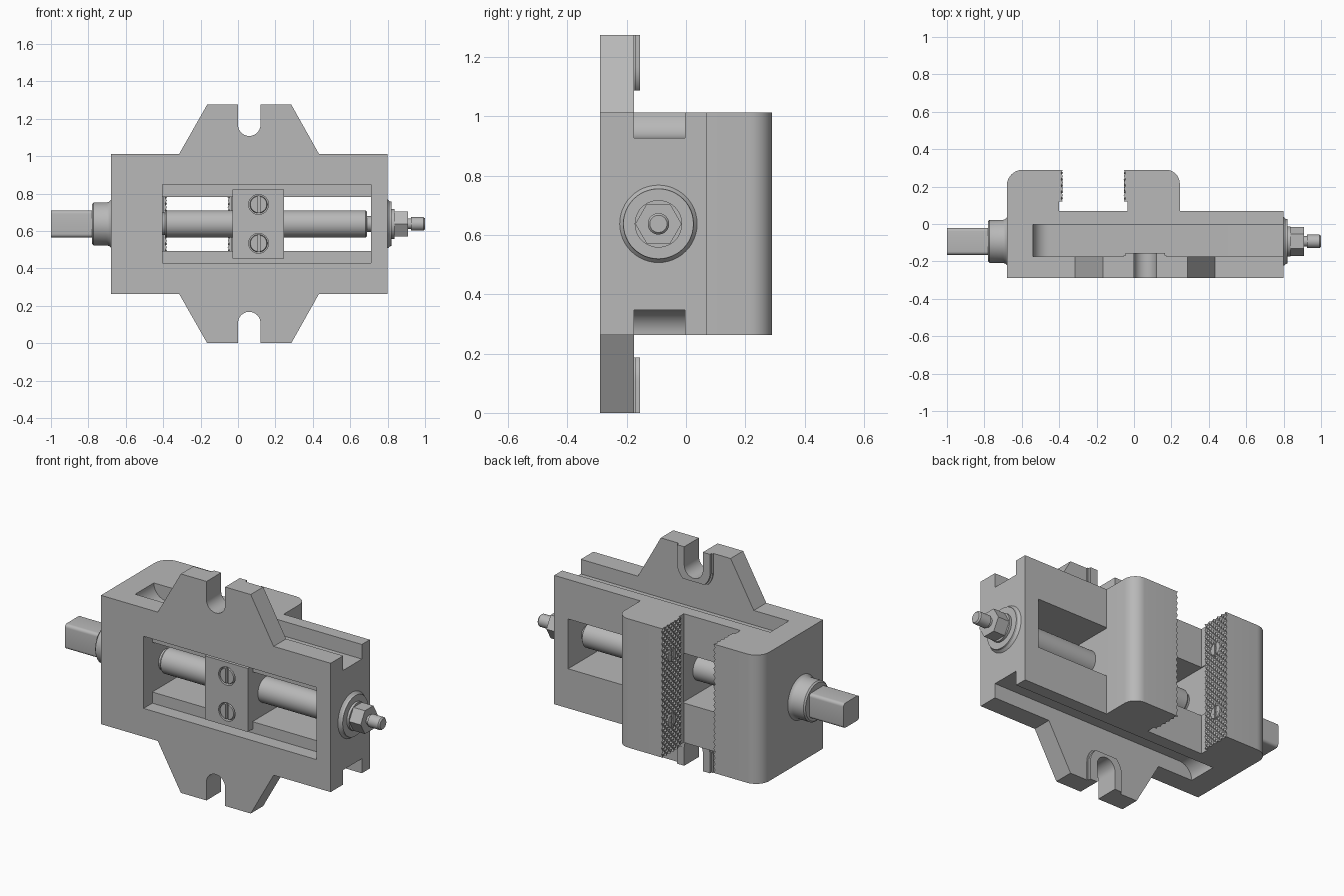
import bpy, bmesh, math
from mathutils import Matrix, Vector

if "Cube" in bpy.data.objects:
    bpy.data.objects.remove(bpy.data.objects["Cube"], do_unlink=True)

ZC = 0.6375     # height of the mirror plane and screw axis
YS = -0.093     # depth of the screw axis

steel = bpy.data.materials.new("grey_steel")
steel.use_nodes = True
steel.diffuse_color = (0.48, 0.48, 0.48, 1)
steel.node_tree.nodes["Principled BSDF"].inputs["Base Color"].default_value = steel.diffuse_color


def finish(bm, name):
    bmesh.ops.recalc_face_normals(bm, faces=bm.faces)
    mesh = bpy.data.meshes.new(name)
    bm.to_mesh(mesh)
    bm.free()
    mesh.materials.append(steel)
    ob = bpy.data.objects.new(name, mesh)
    bpy.context.collection.objects.link(ob)
    return ob


def prism(name, pts, a, b, axis):
    """Extrude a profile from a to b: (x, y) along Z, (x, z) along Y, (y, z) along X."""
    place = {"Z": lambda u, v, w: (u, v, w), "Y": lambda u, v, w: (u, w, v),
             "X": lambda u, v, w: (w, u, v)}[axis]
    bm = bmesh.new()
    low, high = ([bm.verts.new(place(u, v, w)) for u, v in pts] for w in (a, b))
    n = len(pts)
    bm.faces.new(low)
    bm.faces.new(high)
    for i in range(n):
        j = (i + 1) % n
        bm.faces.new((low[i], low[j], high[j], high[i]))
    return finish(bm, name)


def box(name, x0, x1, y0, y1, z0, z1):
    return prism(name, [(x0, y0), (x1, y0), (x1, y1), (x0, y1)], z0, z1, "Z")


def arc(cx, cy, r, a0, a1, n=10):
    angles = [math.radians(a0 + (a1 - a0) * i / n) for i in range(n + 1)]
    return [(cx + r * math.cos(a), cy + r * math.sin(a)) for a in angles]


def lathe(name, pts, origin, axis, n=48):
    """Revolve (distance, radius) points about an axis through origin."""
    bm = bmesh.new()
    rot = Vector((0, 0, 1)).rotation_difference(Vector(axis)).to_matrix().to_4x4()
    rings = [[bm.verts.new((r * math.cos(t), r * math.sin(t), d))
              for t in (2 * math.pi * k / n for k in range(n))] for d, r in pts]
    for p, q in zip(rings, rings[1:]):
        for k in range(n):
            m = (k + 1) % n
            bm.faces.new((p[k], p[m], q[m], q[k]))
    bm.faces.new(rings[0])
    bm.faces.new(rings[-1])
    bmesh.ops.transform(bm, matrix=Matrix.Translation(origin) @ rot, verts=bm.verts)
    return finish(bm, name)


def combine(ob, others, operation):
    """Apply booleans and drop the helper solids."""
    for other in others:
        mod = ob.modifiers.new("boolean", "BOOLEAN")
        mod.operation, mod.object, mod.solver = operation, other, "EXACT"
    deps = bpy.context.evaluated_depsgraph_get()
    mesh = bpy.data.meshes.new_from_object(ob.evaluated_get(deps))
    ob.modifiers.clear()
    ob.data = mesh
    for other in others:
        bpy.data.objects.remove(other, do_unlink=True)


def mirrored(pts, s):
    return [(x, ZC + s * h) for x, h in pts]


# Body with the fixed jaw: one side profile with a rounded back corner
side = [(-0.68, -0.29), (0.80, -0.29), (0.80, 0.07), (-0.40, 0.07), (-0.40, 0.29)]
body = prism("body_and_fixed_jaw", side + arc(-0.595, 0.205, 0.085, 90, 180),
             ZC - 0.375, ZC + 0.375, "Z")

# Mounting ears and the raised rims round their slots
SX = 0.06
ears, cuts = [], []
for s in (1, -1):
    ear = [(-0.334, 0.34), (0.452, 0.34), (0.285, 0.6375), (-0.165, 0.6375)]
    ears.append(prism("ear", mirrored(ear, s), -0.29, -0.175, "Y"))
    for r, back in ((0.115, -0.168), (0.106, -0.155)):
        rim = arc(SX, 0.53, r, 180, 360, 20) + [(SX + r, 0.6375), (SX - r, 0.6375)]
        ears.append(prism("rim", mirrored(rim, s), -0.2, back, "Y"))
    slot = arc(SX, 0.53, 0.06, 180, 360, 20) + [(SX + 0.06, 0.7), (SX - 0.06, 0.7)]
    cuts.append(prism("slot_cutter", mirrored(slot, s), -0.4, 0, "Y"))
    # Clamping groove along the side, run out with a quarter round
    groove = arc(-0.455, 0.375, 0.085, 180, 270) + [(0.9, 0.29), (0.9, 0.45), (-0.54, 0.45)]
    cuts.append(prism("groove_cutter", mirrored(groove, s), -0.175, -0.003, "Y"))
cuts.append(box("window_cutter", -0.405, 0.71, -0.4, 0.2, ZC - 0.145, ZC + 0.145))
cuts[-1].data.transform(Matrix.Identity(4))
cuts.append(box("rebate_cutter", -0.405, 0.71, -0.4, -0.21, ZC - 0.21, ZC + 0.21))
combine(body, ears, "UNION")
combine(body, cuts, "DIFFERENCE")

# Moving jaw, its tongue through the window and the keeper plate in front
prism("moving_jaw", [(-0.035, 0.07), (0.245, 0.07)] + arc(0.17, 0.215, 0.075, 0, 90)
      + [(-0.035, 0.29)], ZC - 0.375, ZC + 0.375, "Z")
box("jaw_tongue", -0.03, 0.244, -0.212, 0.075, ZC - 0.142, ZC + 0.142)
keeper = box("keeper_plate", -0.03, 0.245, -0.26, -0.21, ZC - 0.185, ZC + 0.185)
combine(keeper, [lathe("bore_cutter", [(0, 0.053), (0.04, 0.053)],
                       (0.11, -0.27, ZC + h), (0, 1, 0)) for h in (0.104, -0.104)], "DIFFERENCE")


def slotted_screw(name, origin, axis, r, depth):
    """Round head rising from origin along axis, with a driver slot."""
    head = lathe(name, [(0, r), (depth * 0.8, r), (depth, r * 0.93)], origin, axis, 32)
    c = Vector(origin) + Vector(axis) * depth
    w = r * 0.15
    e = [w if a == 0 else depth * 0.45 for a in axis]
    combine(head, [box("driver_cutter", c.x - e[0], c.x + e[0], c.y - e[1], c.y + e[1],
                       c.z - 1.2 * r, c.z + 1.2 * r)], "DIFFERENCE")


for tag, h in (("upper", 0.104), ("lower", -0.104)):
    slotted_screw("keeper_screw_" + tag, (0.11, -0.228, ZC + h), (0, -1, 0), 0.047, 0.032)


def gripping_plate(name, back, direction):
    """Jaw insert covered in diamond teeth, facing along x."""
    bm = bmesh.new()
    ny, nz = 10, 42
    root, tip = back + direction * 0.012, back + direction * 0.022
    g = [[bm.verts.new((root if (i + j) % 2 else tip, 0.12 + 0.17 * i / ny,
                        ZC - 0.375 + 0.75 * j / nz)) for j in range(nz + 1)]
         for i in range(ny + 1)]
    for i in range(ny):
        for j in range(nz):
            a, b, c, d = g[i][j], g[i + 1][j], g[i + 1][j + 1], g[i][j + 1]
            if (i + j) % 2:
                a, b, c, d = b, c, d, a
            bm.faces.new((a, b, d))
            bm.faces.new((b, c, d))
    rim = [e for e in bm.edges if e.is_boundary]
    new = bmesh.ops.extrude_edge_only(bm, edges=rim)["geom"]
    for v in new:
        if isinstance(v, bmesh.types.BMVert):
            v.co.x = back
    finish(bm, name)
    for tag, h in (("upper", 0.19), ("lower", -0.19)):
        slotted_screw(name + "_screw_" + tag, (back, 0.205, ZC + h), (direction, 0, 0), 0.04, 0.021)


gripping_plate("fixed_jaw_plate", -0.402, 1)
gripping_plate("moving_jaw_plate", -0.033, -1)

# Lead screw, drive collar, square drive end
X = (1, 0, 0)
AXIS = (0, YS, ZC)
lathe("lead_screw", [(-0.42, 0.06), (-0.39, 0.06), (-0.39, 0.066), (-0.382, 0.073),
                     (0.683, 0.073), (0.69, 0.066), (0.69, 0.042), (0.73, 0.042)], AXIS, X)
lathe("drive_collar", [(-0.78, 0.107), (-0.772, 0.115), (-0.70, 0.115), (-0.688, 0.119),
                       (-0.678, 0.13)], AXIS, X)
corners = [(1, 1, 0), (-1, 1, 90), (-1, -1, 180), (1, -1, 270)]
square = [p for sy, sz, a in corners
          for p in arc(YS + sy * 0.054, ZC + sz * 0.054, 0.018, a, a + 90, 5)]
prism("square_drive", square, -1.0, -0.77, "X")

# End boss, washer, hex nut and stud
lathe("end_boss", [(0.795, 0.135), (0.803, 0.128), (0.812, 0.12), (0.822, 0.118)], AXIS, X)
lathe("washer", [(0.82, 0.08), (0.836, 0.08)], AXIS, X)
nut = [p for p in arc(YS, ZC, 0.078, 0, 300, 5)]
prism("hex_nut", nut, 0.835, 0.91, "X")
lathe("stud", [(0.90, 0.028), (0.925, 0.028), (0.925, 0.036), (0.992, 0.036), (1.0, 0.029)], AXIS, X)

# Smooth shading with sharp edges kept
bpy.ops.object.select_all(action="DESELECT")
for ob in bpy.context.collection.objects:
    if ob.type == "MESH" and "plate" not in ob.name:
        ob.select_set(True)
        bpy.context.view_layer.objects.active = ob
bpy.ops.object.shade_smooth_by_angle(angle=math.radians(30))
